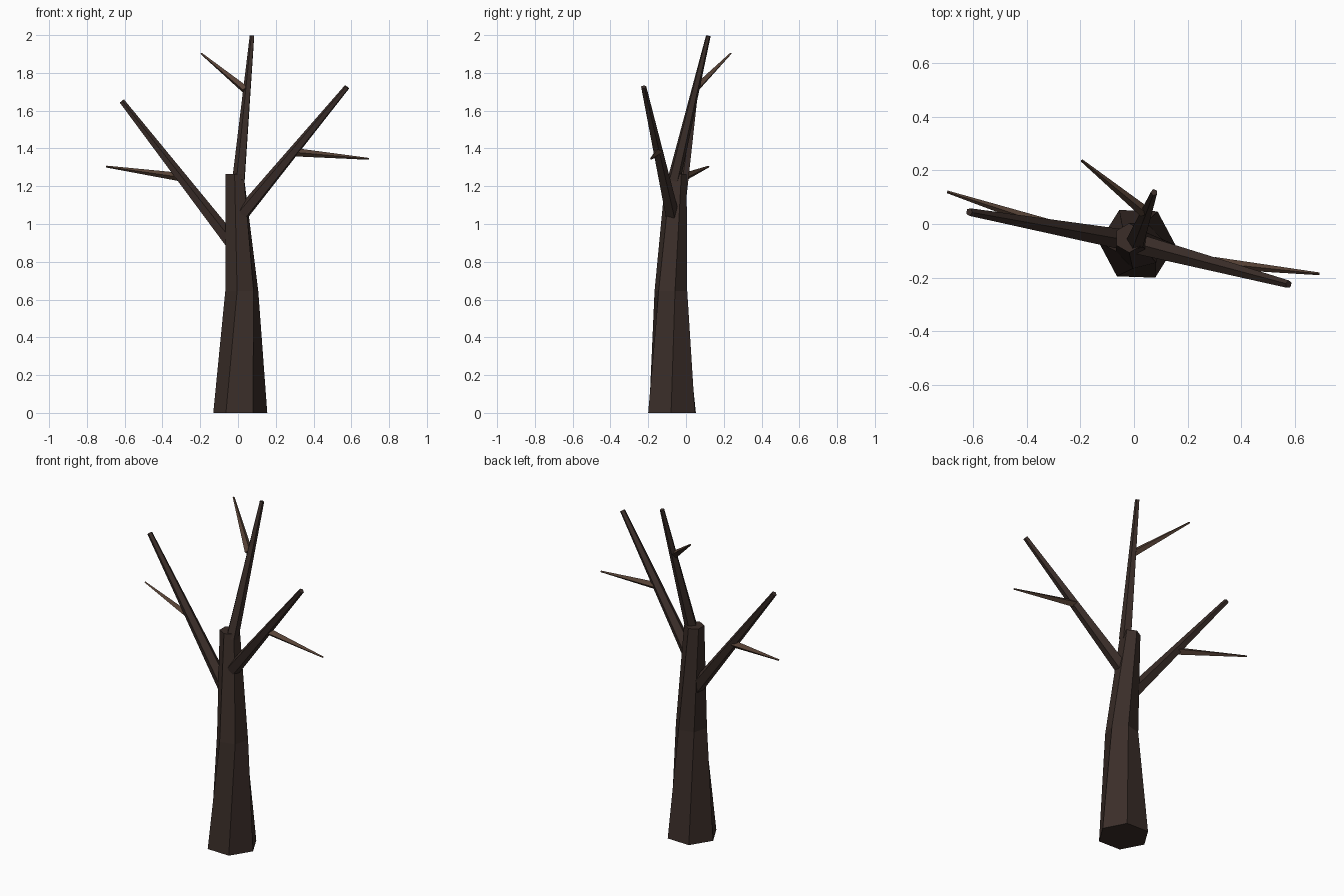
import bpy, bmesh, math
from mathutils import Vector, Matrix

if "Cube" in bpy.data.objects:
    bpy.data.objects.remove(bpy.data.objects["Cube"])


def material(name, rgb):
    m = bpy.data.materials.new(name)
    m.diffuse_color = (*rgb, 1)
    m.use_nodes = True
    m.node_tree.nodes["Principled BSDF"].inputs["Base Color"].default_value = m.diffuse_color
    return m


bark = material("bark", (0.043, 0.027, 0.022))
twig_wood = material("twig_wood", (0.095, 0.055, 0.037))


def link(name, bm, mat):
    bmesh.ops.recalc_face_normals(bm, faces=bm.faces)
    mesh = bpy.data.meshes.new(name)
    bm.to_mesh(mesh)
    bm.free()
    mesh.materials.append(mat)
    bpy.context.collection.objects.link(bpy.data.objects.new(name, mesh))


def limb(name, start, end, r1, r2, sides, mat):
    """Tapered flat-sided cone between two points."""
    a, b = Vector(start), Vector(end)
    d = b - a
    bm = bmesh.new()
    place = Matrix.Translation((a + b) / 2) @ d.to_track_quat('Z', 'Y').to_matrix().to_4x4()
    bmesh.ops.create_cone(bm, cap_ends=True, segments=sides, radius1=r1,
                          radius2=r2, depth=d.length, matrix=place)
    link(name, bm, mat)


# Trunk: three slightly twisted hexagon rings (x, y, z, radius, twist)
bm = bmesh.new()
rings = []
for x, y, z, r, twist in [(0.012, -0.074, 0, 0.143, -2),
                          (0.02, -0.08, 0.645, 0.09, 14),
                          (-0.018, -0.052, 1.265, 0.055, 30)]:
    rings.append([bm.verts.new((x + r * math.cos(math.radians(60 * i + twist)),
                                y + r * math.sin(math.radians(60 * i + twist)), z))
                  for i in range(6)])
for lo, hi in zip(rings, rings[1:]):
    for i in range(6):
        j = (i + 1) % 6
        bm.faces.new((lo[i], lo[j], hi[j], hi[i]))
bm.faces.new(rings[0])
bm.faces.new(rings[-1])
link("trunk", bm, bark)

# Main branches
for name, a, b, r1, r2 in [
        ("left_branch", (0.0, -0.065, 0.86), (-0.615, 0.045, 1.65), 0.042, 0.015),
        ("right_branch", (0.015, -0.075, 1.045), (0.577, -0.225, 1.725), 0.04, 0.015),
        ("top_branch", (0.005, -0.065, 1.23), (0.075, 0.118, 1.996), 0.036, 0.013)]:
    limb(name, a, b, r1, r2, 5, bark)

# Twigs
for name, a, b in [
        ("left_twig", (-0.315, -0.005, 1.25), (-0.697, 0.12, 1.304)),
        ("right_twig", (0.30, -0.145, 1.38), (0.692, -0.186, 1.345)),
        ("top_twig", (0.04, 0.045, 1.71), (-0.195, 0.237, 1.903))]:
    limb(name, a, b, 0.022, 0.005, 4, twig_wood)
